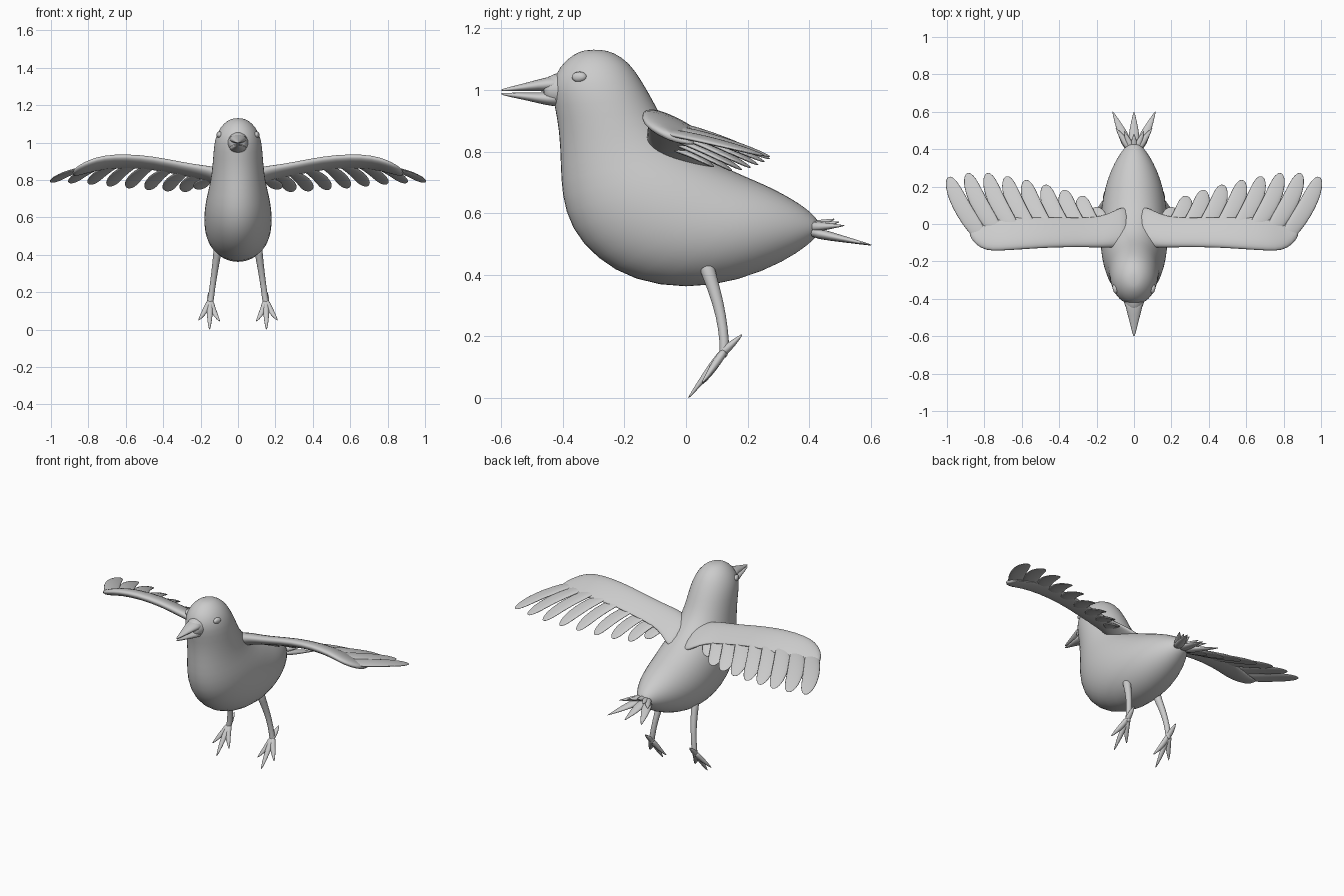
import bpy, bmesh, math
from mathutils import Vector as V

grey = bpy.data.materials.new("plain grey")
grey.diffuse_color = (0.6, 0.6, 0.6, 1)


def loft(name, rings, mirror=False, subdiv=1):
    """Skin closed rings of points, cap the ends and smooth the result."""
    bm = bmesh.new()
    rows = [[bm.verts.new(p) for p in r] for r in rings]
    n = len(rows[0])
    for a, b in zip(rows, rows[1:]):
        for i in range(n):
            j = (i + 1) % n
            bm.faces.new((a[i], a[j], b[j], b[i]))
    bm.faces.new(rows[0])
    bm.faces.new(rows[-1])
    bmesh.ops.recalc_face_normals(bm, faces=bm.faces)
    for f in bm.faces:
        f.smooth = True
    me = bpy.data.meshes.new(name)
    bm.to_mesh(me)
    bm.free()
    me.materials.append(grey)
    ob = bpy.data.objects.new(name, me)
    bpy.context.collection.objects.link(ob)
    if mirror:
        ob.modifiers.new("mirror", 'MIRROR').use_mirror_merge = False
    if subdiv:
        s = ob.modifiers.new("smooth", 'SUBSURF')
        s.levels = s.render_levels = subdiv
    return ob


def ring(c, u, v, n, taper=0):
    """Ellipse; taper thickens the -u side. Sized up to offset smoothing."""
    k = 3 / (2 + math.cos(math.tau / n))
    pts = []
    for i in range(n):
        co, si = math.cos(math.tau * i / n), math.sin(math.tau * i / n)
        pts.append(c + u * (k * co) + v * (k * si * (1 - taper * co)))
    return pts


def limb(name, pts, sizes, side=(1, 0, 0), n=10, mirror=False, subdiv=1):
    """Elliptical tube along pts; sizes are (half width, half thickness)."""
    pts = [V(p) for p in pts]
    rings = []
    for i, (p, (w, h)) in enumerate(zip(pts, sizes)):
        t = (pts[min(i + 1, len(pts) - 1)] - pts[max(i - 1, 0)]).normalized()
        u = V(side)
        u = (u - t * u.dot(t)).normalized()
        rings.append(ring(p, u * w, t.cross(u) * h, n))
    return loft(name, rings, mirror, subdiv)


# Body and head: back point, front point, half width of each slice
slices = [
    (-.275, 1.131, -.325, 1.131, .022), (-.235, 1.122, -.365, 1.117, .055),
    (-.185, 1.09, -.41, 1.077, .095), (-.145, 1.03, -.437, 1.02, .122),
    (-.11, .97, -.427, .95, .130), (-.07, .89, -.410, .87, .135),
    (0, .82, -.406, .76, .146), (.08, .768, -.403, .66, .166),
    (.15, .738, -.374, .55, .178), (.2, .715, -.29, .452, .181),
    (.255, .692, -.17, .381, .177), (.3, .67, 0, .354, .162),
    (.35, .642, .17, .380, .130), (.39, .615, .32, .443, .086),
    (.415, .592, .40, .500, .05), (.43, .575, .43, .53, .028)]
body = []
for by, bz, fy, fz, w in slices:
    b, f = V((0, by, bz)), V((0, fy, fz))
    body.append(ring((b + f) / 2, V((w, 0, 0)), (b - f) / 2, 24))
loft("body", body)

# Beak: solid base, then two halves with a thin gap between them
limb("beak_base", [(0, -.36, 1.0), (0, -.41, 1.0), (0, -.445, .997), (0, -.465, .995)],
     [(.07, .07), (.056, .058), (.045, .046), (.034, .032)], n=14)
limb("upper_beak", [(0, -.40, 1.018), (0, -.45, 1.019), (0, -.51, 1.011), (0, -.57, 1.003), (0, -.602, .999)],
     [(.054, .032), (.043, .023), (.027, .014), (.012, .007), (.003, .003)])
limb("lower_beak", [(0, -.40, .972), (0, -.45, .971), (0, -.51, .978), (0, -.57, .984), (0, -.602, .988)],
     [(.052, .030), (.041, .021), (.025, .013), (.011, .007), (.003, .003)])

# Eyes, almost flush with the head
limb("eye", [(.085, -.345, 1.042), (.104, -.346, 1.042), (.111, -.347, 1.042), (.114, -.348, 1.042)],
     [(.026, .018), (.026, .018), (.019, .012), (.006, .004)], side=(0, 1, 0), n=12, mirror=True)

# Wing arm: x, centre y, centre z, half chord, half thickness
arm = [(.02, -.01, .772, .11, .05), (.08, -.02, .795, .105, .042), (.13, -.035, .82, .092, .034),
       (.2, -.045, .838, .08, .027), (.3, -.045, .856, .078, .025), (.45, -.045, .887, .08, .024),
       (.6, -.05, .899, .085, .024), (.72, -.055, .891, .088, .023), (.79, -.058, .872, .084, .021),
       (.845, -.045, .852, .068, .017), (.885, -.015, .834, .045, .012)]
loft("wing_arm", [ring(V((x, y, z)), V((0, c, -.33 * c)), V((0, 0, t)), 14, .4)
                  for x, y, z, c, t in arm], mirror=True)

# Feathers: root x y z, tip x y z
feathers = [
    (.80, -.085, .868, .990, .252, .787), (.725, -.05, .878, .890, .272, .783),
    (.635, -.04, .889, .785, .272, .776), (.545, -.04, .889, .682, .255, .766),
    (.455, -.04, .882, .580, .235, .756), (.36, -.04, .864, .475, .210, .747),
    (.275, -.04, .847, .374, .182, .740), (.195, -.04, .834, .280, .150, .737),
    (.13, -.03, .81, .205, .09, .75)]
shape = [(0, .7), (.2, .95), (.45, 1), (.7, .95), (.88, .74), (.97, .42), (1, .15)]
for k, (rx, ry, rz, tx, ty, tz) in enumerate(feathers):
    r, t = V((rx, ry, rz)), V((tx, ty, tz))
    pts, sizes = [], []
    for s, w in shape:
        bow = .022 * math.sin(math.pi * s)
        pts.append(r.lerp(t, s) + V((bow, 0, bow * .3)))
        sizes.append((.047 * w, .013 * w * (1 - .4 * s)))
    limb(f"wing_feather_{k + 1}", pts, sizes, side=(1, 0, -.15), mirror=True)

# Tail spikes: tip x y z, half width
spikes = [(0, .605, .495, .03), (.117, .607, .496, .028), (.1, .517, .56, .02),
          (.055, .5, .572, .018), (0, .485, .582, .018)]
for k, (x, y, z, w) in enumerate(spikes):
    a, b = V((x * .2, .40, .54 if k < 2 else .555)), V((x, y, z))
    limb(f"tail_feather_{k + 1}", [a, a.lerp(b, .35), a.lerp(b, .7), b],
         [(w, .02), (w, .014), (w * .55, .007), (.001, .001)], mirror=x > 0)

# Legs
limb("leg", [(.105, .06, .45), (.112, .075, .40), (.125, .105, .31), (.138, .122, .22), (.147, .126, .15), (.15, .118, .13)],
     [(.026, .028), (.020, .022), (.017, .018), (.015, .015), (.017, .016), (.012, .011)], mirror=True)

# Toes, three forward and one back
toes = {"middle_toe": [(.148, .135, .165), (.150, .09, .11), (.152, .045, .048), (.152, .005, -.003)],
        "inner_toe": [(.147, .13, .16), (.138, .098, .115), (.118, .075, .075), (.096, .05, .042)],
        "outer_toe": [(.150, .13, .16), (.166, .098, .115), (.190, .075, .08), (.212, .05, .047)],
        "back_toe": [(.149, .11, .14), (.150, .135, .163), (.151, .16, .185), (.152, .184, .208)]}
for name, pts in toes.items():
    limb(name, pts, [(.015, .014), (.017, .014), (.013, .009), (.002, .002)], mirror=True)
